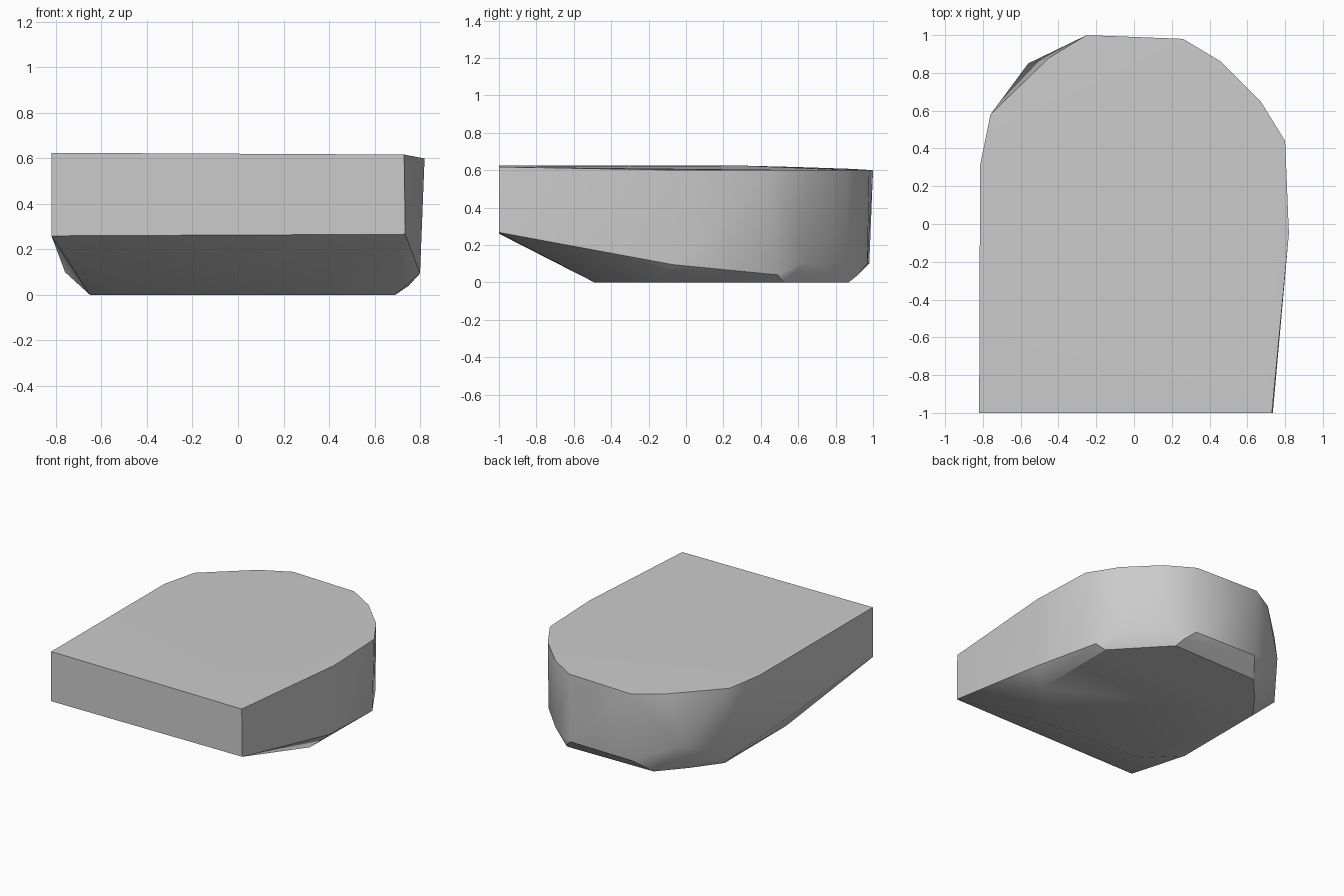
import bpy
import bmesh
import math

default_cube = bpy.data.objects.get("Cube")
if default_cube:
    bpy.data.objects.remove(default_cube, do_unlink=True)


def make_material(name, colour):
    material = bpy.data.materials.new(name)
    material.use_nodes = True
    material.diffuse_color = colour
    shader = material.node_tree.nodes["Principled BSDF"]
    shader.inputs["Base Color"].default_value = colour
    return material


def make_hull(name, corners, material):
    """Wrap a closed convex skin around the corner points."""
    shape = bmesh.new()
    for corner in corners:
        shape.verts.new(corner)
    result = bmesh.ops.convex_hull(shape, input=shape.verts[:])
    unused = set(result["geom_interior"]) | set(result["geom_unused"])
    loose = [item for item in unused if isinstance(item, bmesh.types.BMVert)]
    bmesh.ops.delete(shape, geom=loose, context="VERTS")
    bmesh.ops.recalc_face_normals(shape, faces=shape.faces[:])
    mesh = bpy.data.meshes.new(name)
    shape.to_mesh(mesh)
    shape.free()
    mesh.materials.append(material)
    body = bpy.data.objects.new(name, mesh)
    bpy.context.collection.objects.link(body)
    return body


# Slightly tilted top outline, anticlockwise from the front
top_rim = [
    (-0.82, -1, 0.625), (0.73, -1, 0.617), (0.82, -0.05, 0.6),
    (0.8, 0.44, 0.6), (0.67, 0.65, 0.6), (0.46, 0.86, 0.6),
    (0.26, 0.98, 0.6), (-0.25, 1, 0.6), (-0.45, 0.88, 0.607),
    (-0.76, 0.58, 0.617), (-0.815, 0.31, 0.624),
]

# Lower edge of the walls, high at the front and low at the back
wall_foot = [
    (-0.82, -1, 0.26), (0.735, -1, 0.267), (0.8, -0.07, 0.095),
    (0.75, 0.49, 0.04), (0.67, 0.64, 0.11), (0.46, 0.86, 0.11),
    (0.33, 0.92, 0.04), (0.26, 0.97, 0.1), (-0.25, 0.98, 0.1),
    (-0.56, 0.85, 0.25), (-0.76, 0.58, 0.1),
]

# Flat underside
base_outline = [
    (-0.44, -0.45), (0.3, -0.49), (0.69, -0.15), (0.69, 0.52),
    (0.36, 0.87), (-0.34, 0.86), (-0.5, 0.68), (-0.65, 0.48), (-0.65, -0.24),
]
base = [(x, y, 0) for x, y in base_outline]

# Single solid body, smooth across the shallow bends
grey = make_material("plain_grey", (0.6, 0.6, 0.6, 1))
block = make_hull("rounded_block", top_rim + wall_foot + base, grey)
bpy.ops.object.select_all(action="DESELECT")
block.select_set(True)
bpy.context.view_layer.objects.active = block
bpy.ops.object.shade_smooth_by_angle(angle=math.radians(32))
